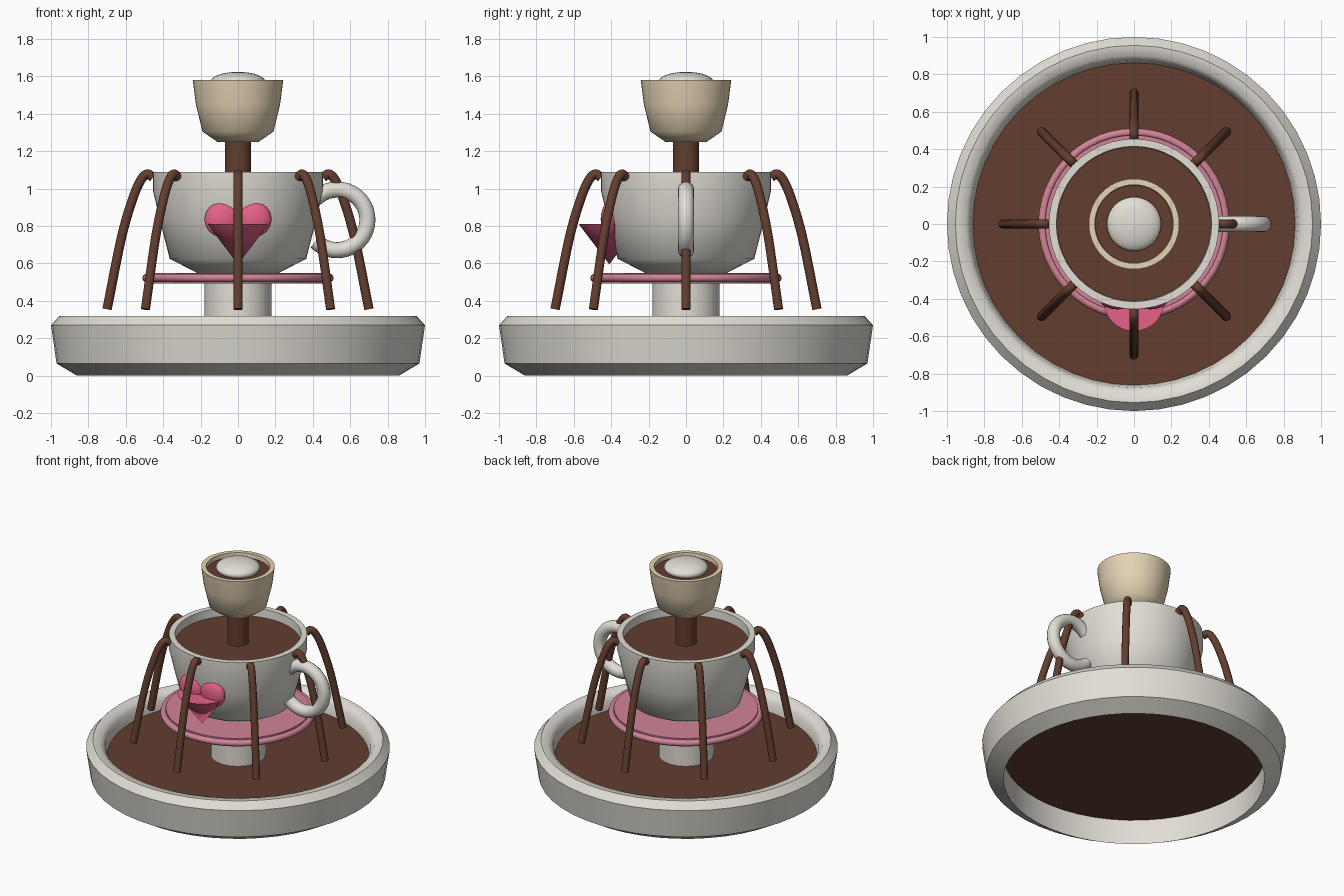
import bpy, bmesh, math
from mathutils import Vector, Matrix

if "Cube" in bpy.data.objects:
    bpy.data.objects.remove(bpy.data.objects["Cube"], do_unlink=True)


def material(name, rgb):
    m = bpy.data.materials.new(name)
    m.use_nodes = True
    m.diffuse_color = (*rgb, 1)
    m.node_tree.nodes["Principled BSDF"].inputs["Base Color"].default_value = (*rgb, 1)
    return m


WHITE = material("porcelain white", (0.76, 0.73, 0.67))
CREAM = material("cream", (0.78, 0.66, 0.46))
CHOC = material("chocolate brown", (0.125, 0.048, 0.028))
PINK = material("soft pink", (0.64, 0.23, 0.31))
ROSE = material("rose pink", (0.78, 0.12, 0.25))


def finish(name, bm, mat, angle=35):
    bmesh.ops.recalc_face_normals(bm, faces=bm.faces)
    mesh = bpy.data.meshes.new(name)
    bm.to_mesh(mesh)
    bm.free()
    mesh.materials.append(mat)
    ob = bpy.data.objects.new(name, mesh)
    bpy.context.collection.objects.link(ob)
    bpy.ops.object.select_all(action="DESELECT")
    ob.select_set(True)
    bpy.context.view_layer.objects.active = ob
    bpy.ops.object.shade_smooth_by_angle(angle=math.radians(angle))
    return ob


def lathe(name, profile, mat, segments=48, closed=False, centre=(0, 0), angle=35):
    """Turn (radius, z) points around a vertical axis."""
    bm = bmesh.new()
    pts = profile + profile[:1] if closed else profile
    verts = [bm.verts.new((r, 0, z)) for r, z in pts]
    edges = [bm.edges.new(pair) for pair in zip(verts, verts[1:])]
    bmesh.ops.spin(bm, geom=verts + edges, cent=(0, 0, 0), axis=(0, 0, 1),
                   angle=math.tau, steps=segments, use_duplicate=False)
    bmesh.ops.remove_doubles(bm, verts=bm.verts, dist=0.0005)
    bmesh.ops.translate(bm, verts=bm.verts, vec=(*centre, 0))
    return finish(name, bm, mat, angle)


def cylinder(name, radius, bottom, top, mat, segments=48):
    return lathe(name, [(0, bottom), (radius, bottom), (radius, top), (0, top)], mat, segments)


def ellipsoid(name, centre, size, mat):
    bm = bmesh.new()
    bmesh.ops.create_uvsphere(bm, u_segments=32, v_segments=16, radius=1,
                              matrix=Matrix.Translation(centre) @ Matrix.Diagonal((*size, 1)))
    return finish(name, bm, mat, 60)


def tube(name, path, radius, mat, sides=12):
    """Sweep a circle along a path lying in the xz plane."""
    bm = bmesh.new()
    rings = []
    for i, p in enumerate(path):
        along = (path[min(i + 1, len(path) - 1)] - path[max(i - 1, 0)]).normalized()
        across = Vector((0, 1, 0))
        normal = along.cross(across)
        turns = [math.tau * k / sides for k in range(sides)]
        rings.append([bm.verts.new(p + radius * (math.cos(a) * across + math.sin(a) * normal))
                      for a in turns])
    for a, b in zip(rings, rings[1:]):
        for k in range(sides):
            n = (k + 1) % sides
            bm.faces.new((a[k], a[n], b[n], b[k]))
    bm.faces.new(rings[0])
    bm.faces.new(rings[-1])
    return finish(name, bm, mat, 50)


def smooth_path(points, steps=6):
    """Catmull-Rom curve through (x, z) points."""
    p = [Vector((x, 0, z)) for x, z in points]
    p = [2 * p[0] - p[1]] + p + [2 * p[-1] - p[-2]]
    out = []
    for a, b, c, d in zip(p, p[1:], p[2:], p[3:]):
        for s in range(steps):
            t = s / steps
            out.append(0.5 * (2 * b + (c - a) * t + (2 * a - 5 * b + 4 * c - d) * t * t
                              + (3 * b - a - 3 * c + d) * t ** 3))
    return out + [p[-2]]


# Basin: open ring wall with a pool of chocolate
lathe("basin", [(0.86, 0), (0.97, 0.065), (1.0, 0.27), (0.955, 0.32),
                (0.9, 0.315), (0.875, 0.28), (0.86, 0.2)], WHITE, closed=True, angle=50)
cylinder("basin_chocolate", 0.87, 0.18, 0.21, CHOC)

# Stand and saucer
cylinder("pillar", 0.18, 0.2, 0.56, WHITE)
cylinder("saucer", 0.475, 0.492, 0.55, PINK)
lathe("saucer_rim", [(0.49 + 0.022 * math.cos(math.tau * k / 10),
                      0.523 + 0.022 * math.sin(math.tau * k / 10)) for k in range(10)],
      PINK, closed=True, angle=60)

# Large cup, filled with chocolate
lathe("large_cup", [(0, 0.55), (0.22, 0.55), (0.365, 0.625), (0.42, 0.84), (0.455, 0.99),
                    (0.455, 1.09), (0.415, 1.09), (0.41, 1.0), (0, 1.0)], WHITE, angle=50)
cylinder("large_cup_chocolate", 0.412, 0.99, 1.03, CHOC)

# Handle: open ring ending at the cup wall
sweep = [math.radians(a) for a in range(-135, 136, 9)]
tube("cup_handle", [Vector((0.53 + 0.162 * math.cos(a), 0, 0.833 + 0.162 * math.sin(a)))
                    for a in sweep], 0.043, WHITE, 16)

# Column and small top cup
cylinder("column", 0.07, 1.0, 1.27, CHOC, 32)
lathe("top_cup", [(0, 1.25), (0.11, 1.25), (0.19, 1.305), (0.225, 1.45), (0.242, 1.58),
                  (0.21, 1.58), (0.205, 1.53), (0, 1.53)], CREAM, angle=50)
cylinder("top_cup_chocolate", 0.207, 1.52, 1.55, CHOC)
ellipsoid("cream_dollop", (0, 0, 1.573), (0.145, 0.145, 0.051), WHITE)

# Heart: two lobes over an inverted cone
for side, x in (("left", 0.086), ("right", -0.086)):
    ellipsoid("heart_lobe_" + side, (x, -0.41, 0.835), (0.093, 0.046, 0.093), ROSE)
lathe("heart_point", [(0, 0.595), (0.163, 0.81), (0, 0.81)], ROSE, 32, centre=(0, -0.41))

# Eight streams pouring from the cup rim
arc = smooth_path([(0.455, 1.06), (0.485, 1.078), (0.52, 1.045), (0.565, 0.94),
                   (0.625, 0.73), (0.7, 0.355)])
for i in range(8):
    stream = tube(f"chocolate_stream_{i + 1}", arc, 0.025, CHOC)
    stream.rotation_euler.z = math.tau * i / 8
